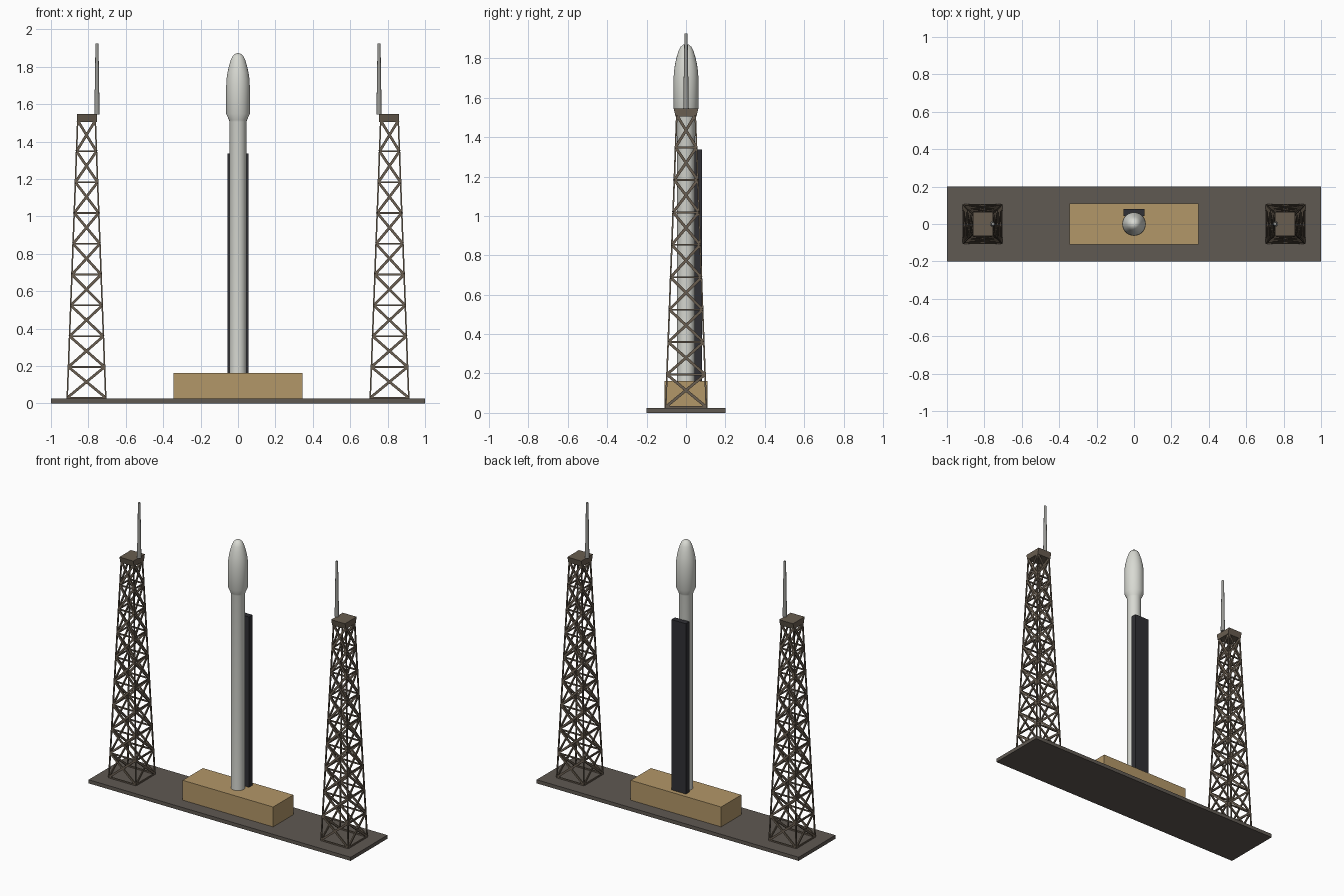
import bpy, bmesh, math
from mathutils import Vector, Matrix

if "Cube" in bpy.data.objects:
    bpy.data.objects.remove(bpy.data.objects["Cube"])


def material(name, rgb):
    m = bpy.data.materials.new(name)
    m.diffuse_color = (*rgb, 1)
    m.use_nodes = True
    m.node_tree.nodes["Principled BSDF"].inputs["Base Color"].default_value = m.diffuse_color
    return m


CONCRETE = material("dark_concrete", (0.115, 0.10, 0.085))
SAND = material("sand", (0.45, 0.31, 0.14))
WHITE = material("off_white", (0.69, 0.70, 0.65))
BLACK = material("black_steel", (0.03, 0.03, 0.035))
STEEL = material("brown_steel", (0.14, 0.11, 0.08))
GREY = material("mast_grey", (0.32, 0.32, 0.30))


def finish(bm, name, mat, smooth=False, mirror=False):
    bmesh.ops.recalc_face_normals(bm, faces=bm.faces)
    mesh = bpy.data.meshes.new(name)
    bm.to_mesh(mesh)
    bm.free()
    ob = bpy.data.objects.new(name, mesh)
    bpy.context.collection.objects.link(ob)
    mesh.materials.append(mat)
    if mirror:
        ob.modifiers.new("other_side", 'MIRROR').use_mirror_merge = False
    if smooth:
        bpy.ops.object.select_all(action='DESELECT')
        ob.select_set(True)
        bpy.context.view_layer.objects.active = ob
        bpy.ops.object.shade_smooth_by_angle(angle=math.radians(35))
    return ob


def box(name, lo, hi, mat):
    lo, hi = Vector(lo), Vector(hi)
    bm = bmesh.new()
    bmesh.ops.create_cube(bm, size=1, matrix=Matrix.Translation((lo + hi) / 2)
                          @ Matrix.Diagonal((*(hi - lo), 1)))
    return finish(bm, name, mat)


def strut(bm, a, b, width, depth, normal):
    # rectangular bar from a to b, its depth along the given face normal
    d = b - a
    z = d.normalized()
    x = normal.cross(z).normalized()
    y = z.cross(x)
    rot = Matrix((x, y, z)).transposed().to_4x4()
    bmesh.ops.create_cube(bm, size=1, matrix=Matrix.Translation((a + b) / 2) @ rot
                          @ Matrix.Diagonal((width, depth, d.length, 1)))


# pad and launch mount
box("pad_base", (-1, -0.2, 0), (1, 0.2, 0.025), CONCRETE)
box("launch_mount", (-0.345, -0.11, 0.025), (0.345, 0.11, 0.162), SAND)
box("support_spine", (-0.055, 0.042, 0.162), (0.055, 0.08, 1.337), BLACK)

# rocket body, lathed
profile = [(0, 0.16), (0.045, 0.16), (0.045, 1.505), (0.048, 1.515), (0.063, 1.548),
           (0.063, 1.70), (0.061, 1.735), (0.056, 1.77), (0.048, 1.805), (0.038, 1.838),
           (0.028, 1.858), (0.015, 1.869), (0, 1.873)]
bm = bmesh.new()
vs = [bm.verts.new((r, 0, z)) for r, z in profile]
es = [bm.edges.new(p) for p in zip(vs, vs[1:])]
bmesh.ops.spin(bm, geom=vs + es, cent=(0, 0, 0), axis=(0, 0, 1),
               angle=2 * math.tau / 2, steps=40, use_merge=True)
bmesh.ops.remove_doubles(bm, verts=bm.verts, dist=1e-5)
finish(bm, "rocket_body", WHITE, smooth=True)

# lattice towers
CX, Z0, Z1, BAYS = -0.81, 0.03, 1.512, 9


def corner(i, level):
    t = level / BAYS
    h = 0.103 + (0.047 - 0.103) * t
    sx, sy = ((-1, -1), (1, -1), (1, 1), (-1, 1))[i % 4]
    return Vector((CX + sx * h, sy * h, Z0 + (Z1 - Z0) * t))


bm = bmesh.new()
for i, n in enumerate(((0, -1, 0), (1, 0, 0), (0, 1, 0), (-1, 0, 0))):
    n = Vector(n)
    strut(bm, corner(i, 0), corner(i, BAYS), 0.008, 0.008, n)
    for k in range(BAYS + 1):
        strut(bm, corner(i, k), corner(i + 1, k), 0.009, 0.008, n)
        if k < BAYS:
            strut(bm, corner(i, k), corner(i + 1, k + 1), 0.014, 0.007, n)
            strut(bm, corner(i + 1, k), corner(i, k + 1), 0.014, 0.007, n)
finish(bm, "lattice_tower", STEEL, mirror=True)

# tower caps with a slightly narrower underside
bm = bmesh.new()
bmesh.ops.create_cube(bm, size=1, matrix=Matrix.Translation((CX + 0.002, 0, 1.525))
                      @ Matrix.Diagonal((0.106, 0.126, 0.042, 1)))
for v in bm.verts:
    if v.co.z < 1.52:
        v.co.y *= 0.84
finish(bm, "tower_cap", STEEL, mirror=True)

# tapered lightning masts
bm = bmesh.new()
bmesh.ops.create_cone(bm, cap_ends=True, segments=16, radius1=0.014, radius2=0.008,
                      depth=0.38, matrix=Matrix.Translation((-0.754, 0, 1.735)))
finish(bm, "lightning_mast", GREY, smooth=True, mirror=True)
